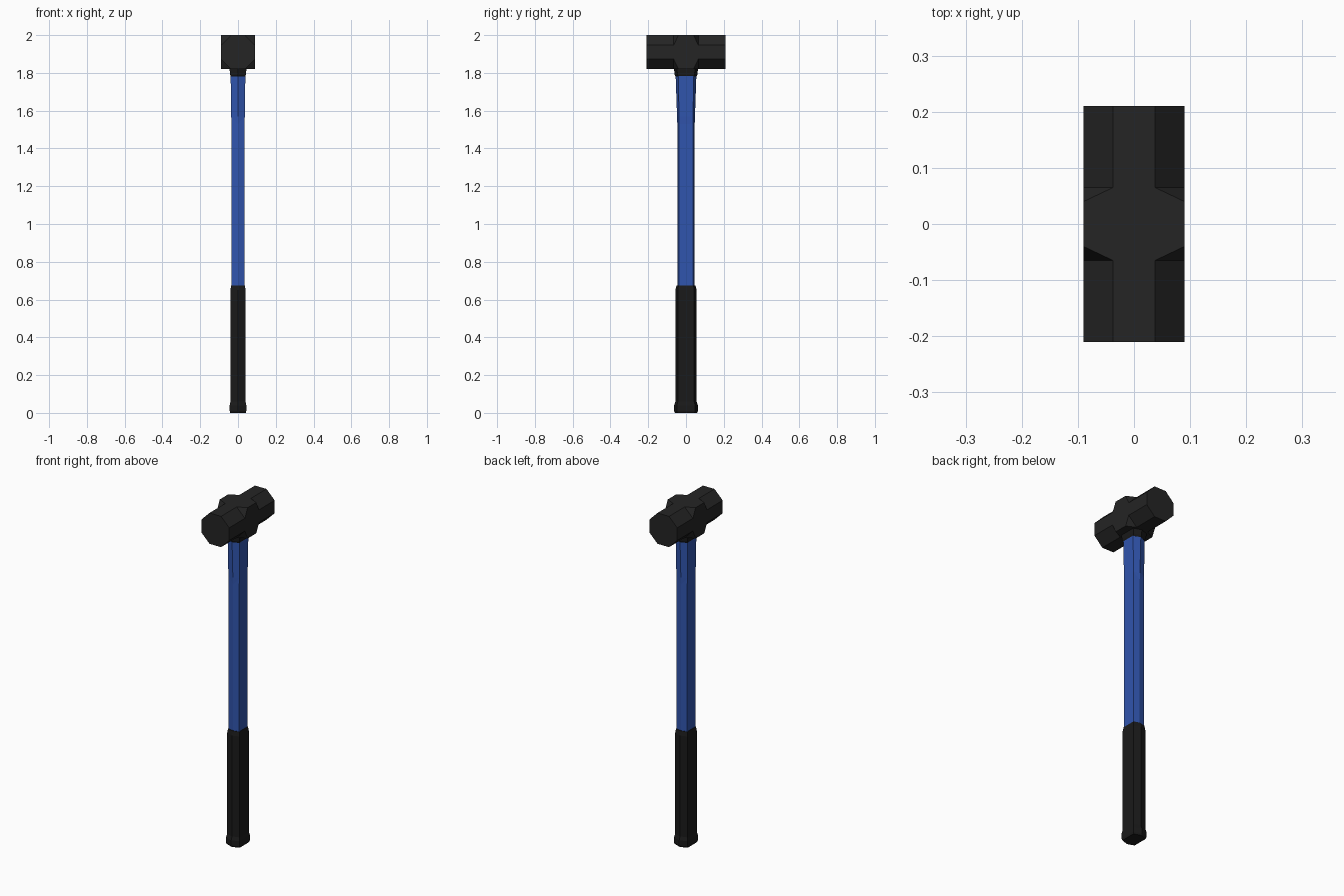
import bpy, bmesh

if "Cube" in bpy.data.objects:
    bpy.data.objects.remove(bpy.data.objects["Cube"])


def material(name, rgb):
    m = bpy.data.materials.new(name)
    m.diffuse_color = (*rgb, 1)
    m.use_nodes = True
    m.node_tree.nodes["Principled BSDF"].inputs["Base Color"].default_value = m.diffuse_color
    return m


BLUE = material("blue_paint", (0.03, 0.09, 0.42))
STEEL = material("dark_steel", (0.018, 0.018, 0.018))
RUBBER = material("black_rubber", (0.010, 0.010, 0.010))


def finish(name, bm, mat):
    bmesh.ops.recalc_face_normals(bm, faces=bm.faces)
    me = bpy.data.meshes.new(name)
    bm.to_mesh(me)
    bm.free()
    me.materials.append(mat)
    ob = bpy.data.objects.new(name, me)
    bpy.context.collection.objects.link(ob)
    return ob


def hex_loft(name, sections, mat):
    """Loft a six-sided section; each entry is (z, half x, half y, half y of the side flat)."""
    bm = bmesh.new()
    rings = []
    for z, x, y, s in sections:
        pts = [(0, -y), (x, -s), (x, s), (0, y), (-x, s), (-x, -s)]
        rings.append([bm.verts.new((px, py, z)) for px, py in pts])
    for a, b in zip(rings, rings[1:]):
        for i in range(6):
            j = (i + 1) % 6
            bm.faces.new((a[i], a[j], b[j], b[i]))
    bm.faces.new(rings[0][::-1])
    bm.faces.new(rings[-1])
    return finish(name, bm, mat)


def hammer_head(name, mat):
    R, C, ZC = 0.09, 0.0373, 1.91
    END, NECK, BLOCK = 0.21, 0.065, 0.04
    bm = bmesh.new()
    octagon = [(C, R), (R, C), (R, -C), (C, -R), (-C, -R), (-R, -C), (-R, C), (-C, R)]
    square = [(R, R), (R, -R), (-R, -R), (-R, R)]

    def ring(pts, y):
        return [bm.verts.new((x, y, ZC + z)) for x, z in pts]

    necks, blocks = [], []
    for s in (-1, 1):
        end, neck, block = ring(octagon, s * END), ring(octagon, s * NECK), ring(square, s * BLOCK)
        bm.faces.new(end)
        for i in range(8):  # octagonal striking arm
            j = (i + 1) % 8
            bm.faces.new((end[i], end[j], neck[j], neck[i]))
        for k in range(4):  # sloped corner facets
            bm.faces.new((neck[2 * k], neck[2 * k + 1], block[k]))
        necks.append(neck)
        blocks.append(block)
    (n0, n1), (b0, b1) = necks, blocks
    for k in range(4):  # hexagonal faces of the middle block
        j, p, q = (k + 1) % 4, 2 * k + 1, (2 * k + 2) % 8
        bm.faces.new((n0[p], n0[q], b0[j], b1[j], n1[q], n1[p], b1[k], b0[k]))
    return finish(name, bm, mat)


# Striking head and the collar beneath it
hammer_head("head", STEEL)
hex_loft("collar", [(1.78, 0.038, 0.055, 0.041), (1.79, 0.042, 0.06, 0.045),
                    (1.825, 0.045, 0.064, 0.048)], RUBBER)

# Shaft and its flared upper sleeve
hex_loft("shaft", [(0.6, 0.034, 0.046, 0.038), (1.8, 0.034, 0.046, 0.038)], BLUE)
hex_loft("shaft_flare", [(1.50, 0.0325, 0.045, 0.036), (1.57, 0.036, 0.0475, 0.0375),
                         (1.79, 0.039, 0.055, 0.040)], BLUE)

# Rubber grip with rounded top and swollen butt
hex_loft("grip", [(0, 0.041, 0.058, 0.044), (0.01, 0.044, 0.063, 0.048),
                  (0.04, 0.044, 0.063, 0.048), (0.06, 0.04, 0.056, 0.043),
                  (0.65, 0.04, 0.056, 0.043), (0.675, 0.036, 0.050, 0.040)], RUBBER)
